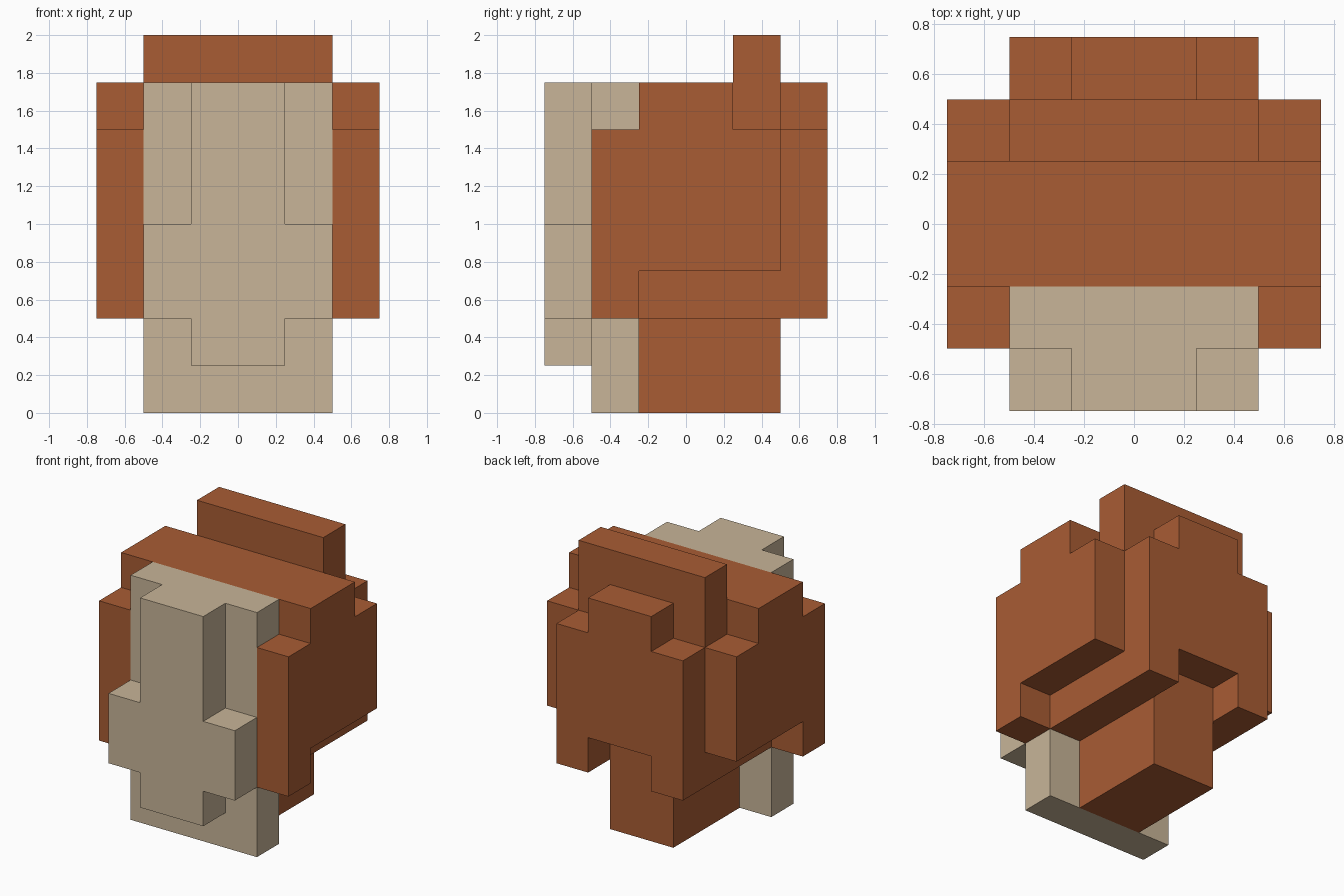
import bpy, bmesh
from mathutils import Vector

U = 0.25  # edge length of one block

cube = bpy.data.objects.get("Cube")
if cube:
    bpy.data.objects.remove(cube, do_unlink=True)


def material(name, rgb):
    m = bpy.data.materials.new(name)
    m.use_nodes = True
    m.diffuse_color = (*rgb, 1)
    node = next(n for n in m.node_tree.nodes if n.type == "BSDF_PRINCIPLED")
    node.inputs["Base Color"].default_value = (*rgb, 1)
    return m


def blocks(x, y, z):
    """Grid cells of a box given in block units, mirrored across x = 0."""
    half = {(i, j, k) for i in range(*x) for j in range(*y) for k in range(*z)}
    return half | {(-1 - i, j, k) for i, j, k in half}


# Pale front: cross-shaped relief in front of a full-height slab
front_panel = (
    blocks((0, 1), (-3, -2), (1, 7))      # raised centre column
    | blocks((1, 2), (-3, -2), (2, 4))    # raised cross arms
    | blocks((0, 2), (-2, -1), (0, 7))    # slab
)

# Brown body with its stepped sides, back and crest
body = (
    blocks((0, 1), (-1, 2), (0, 3))       # central foot
    | blocks((0, 2), (-1, 2), (2, 7))     # core
    | blocks((2, 3), (-2, -1), (2, 6))    # cheeks beside the slab
    | blocks((2, 3), (-1, 1), (3, 7))     # tall side walls
    | blocks((2, 3), (1, 2), (3, 6))      # rear side walls
    | blocks((0, 2), (1, 2), (6, 8))      # crest
    | blocks((0, 2), (2, 3), (3, 6))      # back plate
    | blocks((1, 2), (2, 3), (2, 3))      # back plate tabs
    | blocks((0, 1), (2, 3), (6, 7))      # back plate top block
)

solid = front_panel | body


def build(name, cells, mat):
    """Skin the exposed block sides and merge them into clean flat faces."""
    bm = bmesh.new()
    for cell in sorted(cells):
        for axis in range(3):
            for sign in (-1, 1):
                n = Vector((0, 0, 0))
                n[axis] = sign
                if tuple(int(a + b) for a, b in zip(cell, n)) in solid:
                    continue
                u = Vector((0, 0, 0))
                u[(axis + 1) % 3] = 0.5
                v = n.cross(u)
                c = Vector(cell) + Vector((0.5, 0.5, 0.5)) + n / 2
                bm.faces.new([bm.verts.new((c + p) * U)
                              for p in (-u - v, u - v, u + v, v - u)])
    bmesh.ops.remove_doubles(bm, verts=bm.verts, dist=0.001)
    bmesh.ops.dissolve_limit(bm, angle_limit=0.01, verts=bm.verts, edges=bm.edges)
    mesh = bpy.data.meshes.new(name)
    bm.to_mesh(mesh)
    bm.free()
    mesh.materials.append(mat)
    bpy.context.collection.objects.link(bpy.data.objects.new(name, mesh))


build("front_panel", front_panel, material("pale_tan", (0.578, 0.462, 0.314)))
build("body", body, material("rust_brown", (0.397, 0.107, 0.034)))
